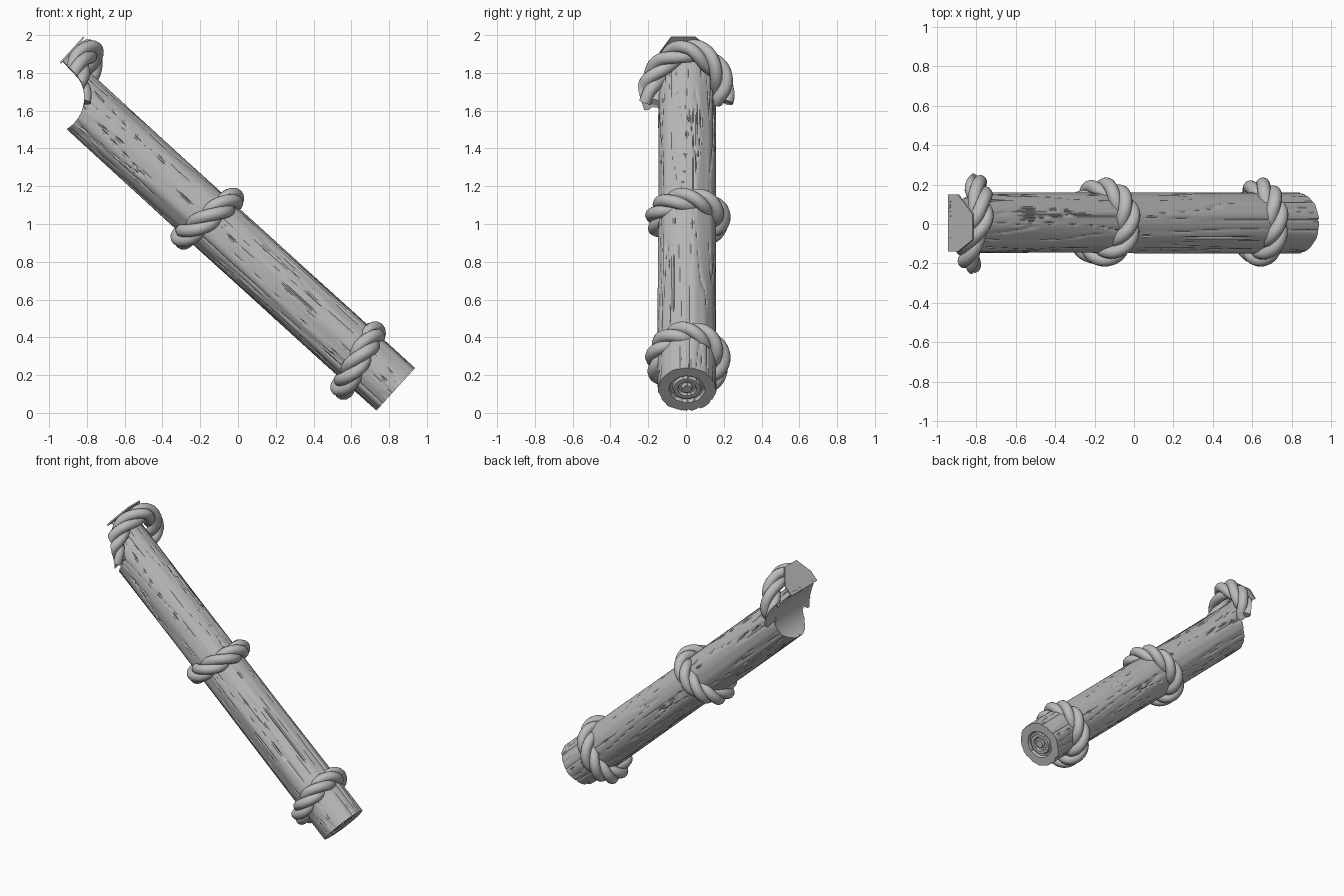
import bpy, bmesh, math
from math import sin, cos, pi, sqrt
from mathutils import Vector, noise

if "Cube" in bpy.data.objects:
    bpy.data.objects.remove(bpy.data.objects["Cube"])

# Log frame: along the axis, sideways, and out of the upper side
BASE = Vector((0.835, 0, 0.125))
ALONG = Vector((-0.74, 0, 0.672)).normalized()
SIDE = Vector((0, 1, 0))
OUT = Vector((-ALONG.z, 0, ALONG.x)) * -1
LENGTH, RADIUS = 2.48, 0.153
NOTCH_T, NOTCH_N, NOTCH_R = 2.403, -0.097, 0.195


def place(t, y, n):
    return BASE + ALONG * t + SIDE * y + OUT * n


def material(name, rgb):
    mat = bpy.data.materials.new(name)
    mat.use_nodes = True
    mat.diffuse_color = (*rgb, 1)
    mat.node_tree.nodes["Principled BSDF"].inputs["Base Color"].default_value = (*rgb, 1)
    return mat


GREY = material("plain grey", (0.5, 0.5, 0.5))


def finish(name, bm, angle=40):
    bmesh.ops.recalc_face_normals(bm, faces=bm.faces)
    mesh = bpy.data.meshes.new(name)
    bm.to_mesh(mesh)
    bm.free()
    mesh.materials.append(GREY)
    obj = bpy.data.objects.new(name, mesh)
    bpy.context.collection.objects.link(obj)
    bpy.ops.object.select_all(action='DESELECT')
    obj.select_set(True)
    bpy.context.view_layer.objects.active = obj
    bpy.ops.object.shade_smooth_by_angle(angle=math.radians(angle))
    return obj


def bridge(bm, a, b):
    for i in range(len(a)):
        j = (i + 1) % len(a)
        bm.faces.new((a[i], a[j], b[j], b[i]))


# Log: barked tube, ringed sawn foot, saddle notch at the head
def head_end(n):
    gap = NOTCH_R ** 2 - (n - NOTCH_N) ** 2
    if gap <= 0:
        return LENGTH
    return min(LENGTH, NOTCH_T - sqrt(gap))


def bark(a, t):
    p = Vector((cos(a) * 3.2, sin(a) * 3.2, t * 0.9))
    wave = noise.noise(p)
    groove = max(0, 1 - abs(wave) / 0.07)
    crack = max(0, 1 - abs(noise.noise(p * 0.6 + Vector((7, 3, 1)))) / 0.025)
    return RADIUS + 0.006 * wave - 0.006 * groove - 0.012 * crack


def build_log(cols=128, rows=150):
    bm = bmesh.new()
    angles = [2 * pi * i / cols for i in range(cols)]

    def ring(u, scale=1, depth=0):
        verts = []
        for a in angles:
            r = bark(a, u * LENGTH) * scale
            y, n = r * cos(a) + 0.005, r * sin(a)
            verts.append(bm.verts.new(place(u * head_end(n) + depth, y, n)))
        return verts

    # growth rings: (radius fraction, recess)
    foot = [(0.06, 0.0), (0.16, 0.0), (0.2, 0.018), (0.29, 0.018), (0.33, 0.004),
            (0.46, 0.004), (0.5, 0.02), (0.58, 0.02), (0.62, 0.0), (0.97, 0.0)]
    loops = [ring(0, s, d) for s, d in foot]
    loops += [ring(k / rows) for k in range(rows + 1)]
    loops += [ring(1, s / 16) for s in range(15, 0, -1)]
    for a, b in zip(loops, loops[1:]):
        bridge(bm, a, b)
    bm.faces.new(loops[0])
    bm.faces.new(loops[-1])
    finish("log", bm)


# Rope: three strands twisted round a centre line
def tangents(pts, closed):
    last = len(pts) - 1
    out = []
    for i in range(len(pts)):
        a = pts[i - 1] if closed or i else pts[0]
        b = pts[(i + 1) % len(pts)] if closed else pts[min(i + 1, last)]
        out.append((b - a).normalized())
    return out


def frames(pts, closed):
    result = []
    for p, t in zip(pts, tangents(pts, closed)):
        u = (ALONG - t * ALONG.dot(t)).normalized()
        result.append((p, u, t.cross(u)))
    return result


def trim(p):
    # flatten rope against the head plane and the notch
    q = p - BASE
    t, n = min(q.dot(ALONG), LENGTH), q.dot(OUT)
    dt, dn = t - NOTCH_T, n - NOTCH_N
    dist = math.hypot(dt, dn)
    if 0 < dist < NOTCH_R:
        t, n = NOTCH_T + dt * NOTCH_R / dist, NOTCH_N + dn * NOTCH_R / dist
    return place(t, q.y, n)


def rope(name, pts, closed, turns, strands=3, offset=0.032, radius=0.034, sides=12):
    base = frames(pts, closed)
    steps = len(pts) if closed else len(pts) - 1
    bm = bmesh.new()
    for s in range(strands):
        line = []
        for i, (p, u, v) in enumerate(base):
            a = 2 * pi * (turns * i / steps + s / strands)
            line.append(p + (u * cos(a) + v * sin(a)) * offset)
        loops = []
        for p, u, v in frames(line, closed):
            circle = [2 * pi * k / sides for k in range(sides)]
            loops.append([bm.verts.new(trim(p + (u * cos(a) + v * sin(a)) * radius))
                          for a in circle])
        for a, b in zip(loops, loops[1:]):
            bridge(bm, a, b)
        if closed:
            bridge(bm, loops[-1], loops[0])
        else:
            bm.faces.new(loops[0])
            bm.faces.new(loops[-1])
    finish(name, bm, 60)


def rope_ring(name, low_t, high_t, shift, count=120):
    mid, tilt = (low_t + high_t) / 2, (high_t - low_t) / 2
    pts = []
    for i in range(count):
        a = 2 * pi * i / count
        pts.append(place(mid + tilt * sin(a), 0.01 + 0.162 * cos(a), shift + 0.162 * sin(a)))
    rope(name, pts, True, 3)


def smooth_path(ctrl, per=20):
    c = [Vector(p) for p in ctrl]
    c = [c[0] * 2 - c[1]] + c + [c[-1] * 2 - c[-2]]
    pts = []
    for a, b, d, e in zip(c, c[1:], c[2:], c[3:]):
        for k in range(per):
            t = k / per
            pts.append(0.5 * (b * 2 + (d - a) * t + (a * 2 - b * 5 + d * 4 - e) * t * t
                              + (b * 3 - a - d * 3 + e) * t ** 3))
    return pts + [c[-2]]


build_log()
rope_ring("middle_rope", 1.375, 1.315, 0.0)
rope_ring("lower_rope", 0.214, 0.285, -0.02)
rope("upper_rope", smooth_path([(-0.83, -0.19, 1.64), (-0.85, -0.18, 1.76), (-0.83, -0.1, 1.87),
                                (-0.78, 0.02, 1.92), (-0.78, 0.13, 1.86), (-0.8, 0.19, 1.76),
                                (-0.83, 0.19, 1.65)]), False, 2)

# Flat sawn plate closing the head above the notch
bm = bmesh.new()
outline = [(-0.14, 0.085), (0.15, 0.085), (0.15, 0.16), (0.05, 0.27), (-0.08, 0.27), (-0.14, 0.16)]
back = [bm.verts.new(place(LENGTH, y, n)) for y, n in outline]
front = [bm.verts.new(place(LENGTH - 0.009, y, n)) for y, n in outline]
bridge(bm, back, front)
bm.faces.new(back)
bm.faces.new(front)
finish("head_plate", bm)
